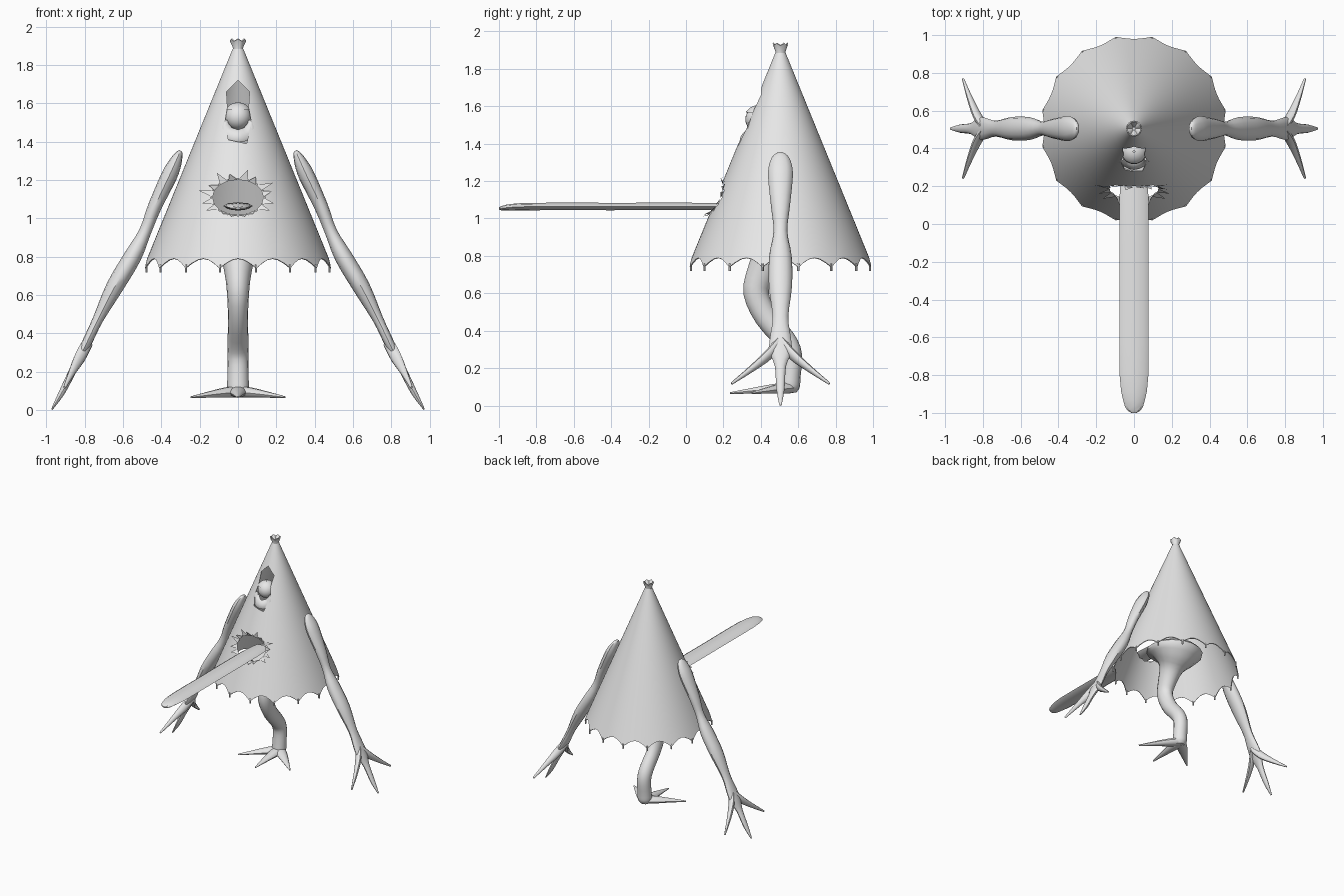
import bpy, bmesh, math
from mathutils import Vector

if "Cube" in bpy.data.objects:
    bpy.data.objects.remove(bpy.data.objects["Cube"])

AX = 0.505  # y of the canopy axis
grey = bpy.data.materials.new("plain_grey")
grey.diffuse_color = (0.8, 0.8, 0.8, 1)
grey.use_nodes = True
grey.node_tree.nodes["Principled BSDF"].inputs["Base Color"].default_value = grey.diffuse_color


def make(name, verts, faces, fix=True):
    me = bpy.data.meshes.new(name)
    me.from_pydata([tuple(v) for v in verts], [], faces)
    if fix:
        bm = bmesh.new()
        bm.from_mesh(me)
        bmesh.ops.recalc_face_normals(bm, faces=bm.faces)
        bm.to_mesh(me)
        bm.free()
    me.materials.append(grey)
    ob = bpy.data.objects.new(name, me)
    bpy.context.collection.objects.link(ob)
    return ob


def activate(ob):
    bpy.ops.object.select_all(action='DESELECT')
    ob.select_set(True)
    bpy.context.view_layer.objects.active = ob


def smooth(ob, deg=40):
    activate(ob)
    bpy.ops.object.shade_smooth_by_angle(angle=math.radians(deg))
    return ob


def grid_faces(rows, n):
    return [(r * n + i, r * n + (i + 1) % n, (r + 1) * n + (i + 1) % n, (r + 1) * n + i)
            for r in range(rows - 1) for i in range(n)]


def spline(pts, steps):
    """Smooth interpolation through control rows of any length."""
    P = [pts[0]] + list(pts) + [pts[-1]]
    out = []
    for k in range(1, len(P) - 2):
        for s in range(steps):
            t = s / steps
            out.append([0.5 * (2 * b + (c - a) * t + (2 * a - 5 * b + 4 * c - d) * t * t
                               + (3 * b - a - 3 * c + d) * t ** 3)
                        for a, b, c, d in zip(P[k - 1], P[k], P[k + 1], P[k + 2])])
    return out + [list(pts[-1])]


def tube(name, pts, side, n=12, steps=3, deg=40):
    """Rows are x, y, z, radius along side, radius across side."""
    rows = spline(pts, steps)
    side, verts = Vector(side), []
    for k, r in enumerate(rows):
        tan = Vector(rows[min(k + 1, len(rows) - 1)][:3]) - Vector(rows[max(k - 1, 0)][:3])
        across = tan.cross(side).normalized()
        u = across.cross(tan).normalized()
        for i in range(n):
            a = math.tau * i / n
            verts.append(Vector(r[:3]) + u * r[3] * math.cos(a) + across * r[4] * math.sin(a))
    faces = grid_faces(len(rows), n)
    faces += [tuple(range(n)), tuple(range((len(rows) - 1) * n, len(rows) * n))]
    return smooth(make(name, verts, faces), deg)


def lathe(name, prof, n=24, cy=AX, wave=0.0):
    verts = []
    for k, (r, z) in enumerate(prof):
        for i in range(n):
            a = math.tau * i / n
            dz = wave * math.cos(6 * a) if 2 <= k <= 4 else 0
            verts.append((r * math.sin(a), cy + r * math.cos(a), z + dz))
    faces = grid_faces(len(prof), n) + [tuple(range(n)),
                                        tuple(range((len(prof) - 1) * n, len(prof) * n))]
    return smooth(make(name, verts, faces), 45)


def cone_r(z):
    return 0.03 + 0.408 * (1.88 - z)


# Canopy: scalloped cone shell
N, ROWS = 96, 12
verts = []
for k in range(ROWS):
    for i in range(N):
        hem = 0.74 + 0.05 * math.sin(math.pi * ((i % 6) / 6))
        z = 1.885 + (hem - 1.885) * k / (ROWS - 1)
        a = math.tau * (i + 3) / N
        verts.append((cone_r(z) * math.sin(a), AX - cone_r(z) * math.cos(a), z))
canopy = make("canopy", verts, [f[::-1] for f in grid_faces(ROWS, N)], fix=False)
sol = canopy.modifiers.new("shell", 'SOLIDIFY')
sol.thickness, sol.offset = 0.006, -1


# Holes torn in the front of the canopy
def cut(name, outline):
    n = len(outline)
    v = [(x, y, z) for y in (-0.2, AX - 0.03) for x, z in outline]
    f = grid_faces(2, n) + [tuple(range(n)), tuple(range(n, 2 * n))]
    cutter = make(name, v, f)
    cutter.hide_render = True
    mod = canopy.modifiers.new(name, 'BOOLEAN')
    mod.operation, mod.solver, mod.object = 'DIFFERENCE', 'EXACT', cutter
    return cutter


TEETH = 16
MZ = 1.11


def mouth(t, s):
    return (0.13 * s * math.cos(t), MZ + 0.09 * s * math.sin(t))


eye_cut = cut("eye_cutter", [(0, 1.72), (0.06, 1.66), (0.055, 1.58), (0.07, 1.5), (0.045, 1.39),
                             (-0.05, 1.41), (-0.07, 1.49), (-0.055, 1.58), (-0.06, 1.66)])
mouth_cut = cut("mouth_cutter", [mouth(math.tau * i / 32, 1 if i % 2 else 1.1) for i in range(32)])
activate(canopy)
for m in [m.name for m in canopy.modifiers]:
    bpy.ops.object.modifier_apply(modifier=m)
for c in (eye_cut, mouth_cut):
    bpy.data.objects.remove(c)
smooth(canopy, 35)


# Torn flaps bent outward around the mouth
def on_cone(x, z, out):
    r = cone_r(z) + out
    return (x, AX - math.sqrt(r * r - x * x), z)


verts, faces = [], []
for i in range(TEETH):
    t = math.tau * (i + 0.5) / TEETH
    up = math.sin(t)
    reach = (1.65 if i % 2 else 1.4) if up > 0 else (1.5 if up > -0.6 else 1.15)
    b = len(verts)
    verts += [on_cone(*mouth(t - 0.19, 1.02), 0.002), on_cone(*mouth(t + 0.19, 1.02), 0.002),
              on_cone(*mouth(t + 0.05 * (-1) ** i, reach), 0.035)]
    faces.append((b, b + 1, b + 2))
make("mouth_flaps", verts, faces)

# Small rib ends at the hem points
for i in range(16):
    a = math.tau * (i * 6 + 3) / N
    x, y = 0.488 * math.sin(a), AX - 0.488 * math.cos(a)
    bpy.ops.mesh.primitive_cylinder_add(vertices=6, radius=0.006, depth=0.04, location=(x, y, 0.738))
    bpy.context.object.name = "rib_end"
    bpy.context.object.data.materials.append(grey)

# Top knot with a hollow wavy crown
lathe("top_knot", [(0.03, 1.865), (0.026, 1.89), (0.042, 1.93), (0.036, 1.934), (0.02, 1.915),
                   (0.008, 1.90)], 24, AX, 0.006)

# Eyeball with upper and lower lids
EYE = Vector((0, 0.385, 1.53))


def ball(name, r, lo, hi):
    n, rows = 24, 12
    v = []
    for k in range(rows + 1):
        e = lo + (hi - lo) * k / rows
        for i in range(n):
            a = math.tau * i / n
            v.append(EYE + Vector((r * math.cos(e) * math.cos(a), r * math.cos(e) * math.sin(a),
                                   r * math.sin(e))))
    return smooth(make(name, v, grid_faces(rows + 1, n)), 60)


ball("eyeball", 0.068, -1.5, 1.5)
ball("upper_lid", 0.075, 0.5, 1.5)
lower = tube("lower_lid", [(-0.065, 0.345, 1.51, 0.01, 0.01), (-0.05, 0.325, 1.45, 0.035, 0.012),
                           (0, 0.305, 1.43, 0.035, 0.015), (0.05, 0.325, 1.45, 0.035, 0.012),
                           (0.065, 0.345, 1.51, 0.01, 0.01)], (0, 0.4, 1), 8)

# Long tongue with rounded tip
tube("tongue", [(0, 0.32, 1.06, 0.06, 0.02), (0, 0.15, 1.064, 0.076, 0.02),
                (0, -0.4, 1.064, 0.076, 0.02), (0, -0.8, 1.064, 0.076, 0.02),
                (0, -0.93, 1.06, 0.058, 0.018), (0, -0.98, 1.055, 0.04, 0.013),
                (0, -1.0, 1.053, 0.014, 0.006)], (1, 0, 0), 8, 2, 30)

# Arms and fingers, mirrored
for s, label in ((1, "left"), (-1, "right")):
    arm = [(0.298, 1.352, 0.012, 0.008), (0.308, 1.335, 0.04, 0.02), (0.328, 1.29, 0.06, 0.034),
           (0.36, 1.22, 0.066, 0.042), (0.435, 1.06, 0.05, 0.036), (0.485, 0.93, 0.037, 0.032),
           (0.55, 0.80, 0.06, 0.046), (0.645, 0.64, 0.062, 0.045), (0.73, 0.475, 0.042, 0.028),
           (0.78, 0.37, 0.055, 0.026), (0.82, 0.29, 0.06, 0.024), (0.86, 0.21, 0.03, 0.02),
           (0.92, 0.09, 0.022, 0.016), (0.972, 0.002, 0.006, 0.004)]
    tube(label + "_arm", [(s * x, AX, z, a, b) for x, z, a, b in arm], (0, 1, 0))
    for d in (1, -1):
        tube(label + "_finger", [(s * 0.785, AX, 0.35, 0.03, 0.022),
                                 (s * 0.825, AX + d * 0.06, 0.275, 0.032, 0.022),
                                 (s * 0.865, AX + d * 0.15, 0.20, 0.02, 0.016),
                                 (s * 0.905, AX + d * 0.262, 0.117, 0.007, 0.006)],
             (0.6 * s, 0, 1), 10)

# Bent leg flaring into a rounded body under the canopy
tube("leg", [(0, 0.49, 0.98, 0.10, 0.10), (0, 0.49, 0.93, 0.22, 0.22), (0, 0.48, 0.87, 0.17, 0.17),
             (0, 0.45, 0.80, 0.095, 0.1), (0, 0.40, 0.70, 0.068, 0.078), (0, 0.375, 0.60, 0.057, 0.068),
             (0, 0.43, 0.47, 0.052, 0.062), (0, 0.53, 0.35, 0.055, 0.058),
             (0, 0.565, 0.27, 0.055, 0.055), (0, 0.56, 0.16, 0.056, 0.053),
             (0, 0.555, 0.10, 0.055, 0.053), (0, 0.555, 0.068, 0.035, 0.035)], (1, 0, 0), 16)

# Toes
for x, y in ((0, 0.235), (0.245, 0.35), (-0.245, 0.35)):
    d = Vector((x, y - 0.56, 0))
    pts = [(d.x * f, 0.56 + d.y * f, z, w, h) for f, z, w, h in
           ((0, 0.095, 0.045, 0.03), (0.25, 0.09, 0.042, 0.028), (0.6, 0.08, 0.026, 0.017),
            (1, 0.066, 0.006, 0.005))]
    tube("toe", pts, d.cross(Vector((0, 0, 1))).normalized(), 10)
